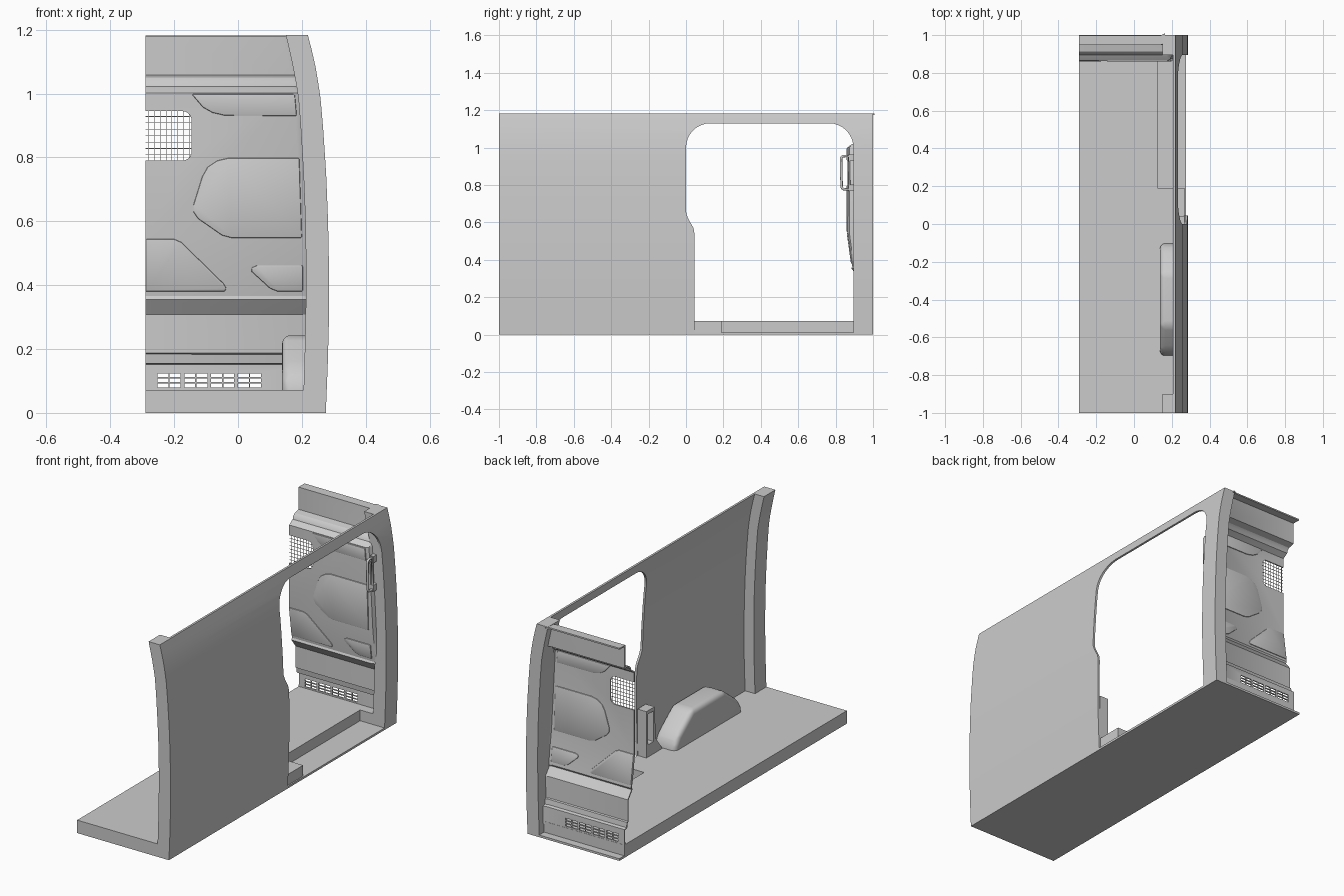
import bpy, bmesh
from math import sin, cos, pi

if "Cube" in bpy.data.objects:
    bpy.data.objects.remove(bpy.data.objects["Cube"])

OUT = [(0, .275), (.15, .281), (.3, .285), (.45, .285), (.6, .282), (.75, .276), (.9, .266), (1, .257), (1.1, .24), (1.183, .219)]
INN = [(0, .203), (.15, .208), (.3, .212), (.45, .213), (.6, .211), (.75, .205), (.9, .196), (1, .188), (1.1, .169), (1.183, .15)]
# partition section: (z, y) from the top flange down to the floor
PART = [(1.178, .998), (1.178, .95), (1.055, .95), (1.047, .915), (1.035, .903), (1.02, .898), (1.012, .885), (1.0, .868),
        (.545, .868), (.365, .893), (.355, .888), (.31, .922), (.19, .922), (.186, .93), (.158, .934), (.154, .952), (.06, .952)]


def interp(tab, z):
    tab = sorted(tab)
    for (z0, v0), (z1, v1) in zip(tab, tab[1:]):
        if z0 <= z <= z1 and z1 > z0:
            return v0 + (v1 - v0) * (z - z0) / (z1 - z0)
    return tab[0][1] if z < tab[0][0] else tab[-1][1]


def make(name, verts, faces):
    me = bpy.data.meshes.new(name)
    me.from_pydata(verts, [], faces)
    bm = bmesh.new()
    bm.from_mesh(me)
    bmesh.ops.recalc_face_normals(bm, faces=bm.faces)
    bm.to_mesh(me)
    bm.free()
    ob = bpy.data.objects.new(name, me)
    bpy.context.collection.objects.link(ob)
    return ob


def prism(name, pts, axis, a, b):
    """Extrude a 2D outline along x (pts = y,z), y (x,z) or z (x,y)."""
    put = {'x': lambda p, t: (t, p[0], p[1]), 'y': lambda p, t: (p[0], t, p[1]), 'z': lambda p, t: (p[0], p[1], t)}[axis]
    n = len(pts)
    faces = [list(range(n)), list(range(n, 2 * n))] + [[i, (i + 1) % n, n + (i + 1) % n, n + i] for i in range(n)]
    return make(name, [put(p, a) for p in pts] + [put(p, b) for p in pts], faces)


def box(name, x, y, z):
    return prism(name, [(x[0], y[0]), (x[1], y[0]), (x[1], y[1]), (x[0], y[1])], 'z', *z)


def apply(ob, kind, **kw):
    m = ob.modifiers.new(kind, kind)
    for k, v in kw.items():
        setattr(m, k, v)
    bpy.context.view_layer.objects.active = ob
    bpy.ops.object.modifier_apply(modifier=m.name)


def cut(ob, cutter):
    cutter.hide_render = True
    apply(ob, 'BOOLEAN', operation='DIFFERENCE', solver='EXACT', object=cutter)
    bpy.data.objects.remove(cutter)


def smooth(ob, angle=.6):
    bpy.ops.object.select_all(action='DESELECT')
    ob.select_set(True)
    bpy.context.view_layer.objects.active = ob
    bpy.ops.object.shade_smooth_by_angle(angle=angle)


def arc(cx, cz, r, a0, a1, n=8):
    return [(cx + r * cos(a0 + (a1 - a0) * i / n), cz + r * sin(a0 + (a1 - a0) * i / n)) for i in range(n + 1)]


# floor slab with the sliding door step, plus the thin lip behind the partition
floor = box("floor", (-.29, .268), (-1, .957), (0, .072))
cut(floor, box("step_cutter", (.125, .4), (.19, .895), (.012, .2)))
box("floor_lip", (-.29, .272), (.95, 1), (0, .012))

# curved outer wall with the door opening
zs = [1.183 * i / 24 for i in range(25)]
wall = prism("side_wall", [(interp(OUT, z), z) for z in zs] + [(interp(OUT, z) - .012, z) for z in reversed(zs)], 'y', -1, 1)
door = [(.045, .012), (.045, .54), (.04, .57), (.012, .62), (.002, .645), (0, .67)]
door += arc(.13, 1.0, .13, pi, pi / 2) + arc(.765, 1.0, .13, pi / 2, 0) + [(.895, .012)]
cut(wall, prism("door_cutter", door, 'x', .1, .4))
smooth(wall)

# box pillars at both ends
loop = [(interp(OUT, z) - .002, z) for z in zs] + [(interp(INN, z), z) for z in reversed(zs)]
for name, a, b in (("rear_pillar", -1, -.9), ("front_pillar", .895, 1)):
    smooth(prism(name, loop, 'y', a, b))

# wheel arch
half = [(.3, .04), (.295, .1), (.265, .145), (.14, .243)]
arch = prism("wheel_arch", [(-.4 + y, z) for y, z in half] + [(-.4 - y, z) for y, z in reversed(half)], 'x', .138, .27)
apply(arch, 'BEVEL', width=.03, segments=5, limit_method='ANGLE', angle_limit=.3)
smooth(arch)

# hollow bracket at the foot of the door post
bracket = prism("post_bracket", [(.043, .07), (.043, .33), (-.03, .33), (-.04, .15), (-.1, .07)], 'x', .214, .268)
cut(bracket, box("bracket_cutter", (.2, .25), (-.02, .03), (.14, .31)))

# pressed partition sheet with a side return
rows = [(-.29, 0), (.0, 0), (-.01, 1), (.008, 2)]
verts = []
for z, y in PART:
    xi = interp(INN, z)
    verts += [(-.29, y, z), (xi - .012, y, z), (xi + .004, y + .008, z), (xi + .012, max(y + .01, .905), z)]
faces = [[4 * i + j, 4 * i + j + 1, 4 * i + j + 5, 4 * i + j + 4] for i in range(len(PART) - 1) for j in range(3)]
part = make("partition", verts, faces)
apply(part, 'SOLIDIFY', thickness=.008, offset=0)

# mesh window opening and vent slots
win = [(-.35, .79)] + arc(-.175, .82, .03, -pi / 2, 0, 5) + arc(-.175, .915, .03, 0, pi / 2, 5) + [(-.35, .945)]
cut(part, prism("window_cutter", win, 'y', .8, .98))
for g in range(4):
    x = -.252 + g * .084
    for r in range(3):
        z = .08 + r * .016
        cut(part, box("slot_cutter", (x, x + .072), (.9, 1), (z, z + .012)))
        part.data.update()
smooth(part, .5)

# thin vertical bars over the vents
for g in range(4):
    x = -.252 + g * .084
    box("vent_bar", (x + .034, x + .038), (.95, .955), (.078, .126))

# wire mesh in the window
for i in range(8):
    x = -.279 + i * .018
    box("mesh_wire_upright", (x - .001, x + .001), (.867, .869), (.79, .945))
for i in range(7):
    z = .808 + i * .02
    box("mesh_wire_cross", (-.29, -.145), (.866, .868), (z - .001, z + .001))


# raised pressings that follow the partition surface
def pressing(name, pts):
    n = len(pts)
    v = [(x, interp(PART[7:], z) + d, z) for d in (-.009, .008) for x, z in pts]
    f = [list(range(n)), list(range(n, 2 * n))] + [[i, (i + 1) % n, n + (i + 1) % n, n + i] for i in range(n)]
    ob = make(name, v, f)
    apply(ob, 'BEVEL', width=.004, segments=2, limit_method='ANGLE', angle_limit=1.0)
    smooth(ob)


pressing("middle_pressing", [(.192, .798), (-.03, .798), (-.065, .79), (-.095, .77), (-.112, .74), (-.14, .65), (-.14, .63),
                             (-.125, .608), (-.05, .556), (-.02, .548), (.2, .548)])
pressing("upper_pressing", [(.178, .998), (-.145, .998), (-.11, .957), (-.08, .94), (-.04, .931), (.184, .93)])
pressing("lower_left_pressing", [(-.29, .544), (-.2, .544), (-.178, .535), (-.045, .405), (-.036, .39), (-.042, .38), (-.29, .38)])
pressing("lower_right_pressing", [(.203, .462), (.06, .462), (.043, .455), (.043, .442), (.1, .39), (.125, .38), (.203, .38)])

# grab handle and its two mounts
cu = bpy.data.curves.new("grab_handle", 'CURVE')
cu.dimensions = '3D'
cu.bevel_depth = .007
cu.bevel_resolution = 3
sp = cu.splines.new('POLY')
path = arc(.845, .939, .016, pi, pi / 2, 4) + [(.872, .953)] + [(.874, .777)] + arc(.848, .793, .016, -pi / 2, -pi, 4)
sp.points.add(len(path) - 1)
for p, (y, z) in zip(sp.points, path):
    p.co = (.216, y, z, 1)
sp.use_cyclic_u = True
bpy.context.collection.objects.link(bpy.data.objects.new("grab_handle", cu))
for z in (.785, .945):
    box("handle_mount", (.205, .227), (.868, .9), (z - .018, z + .018))
